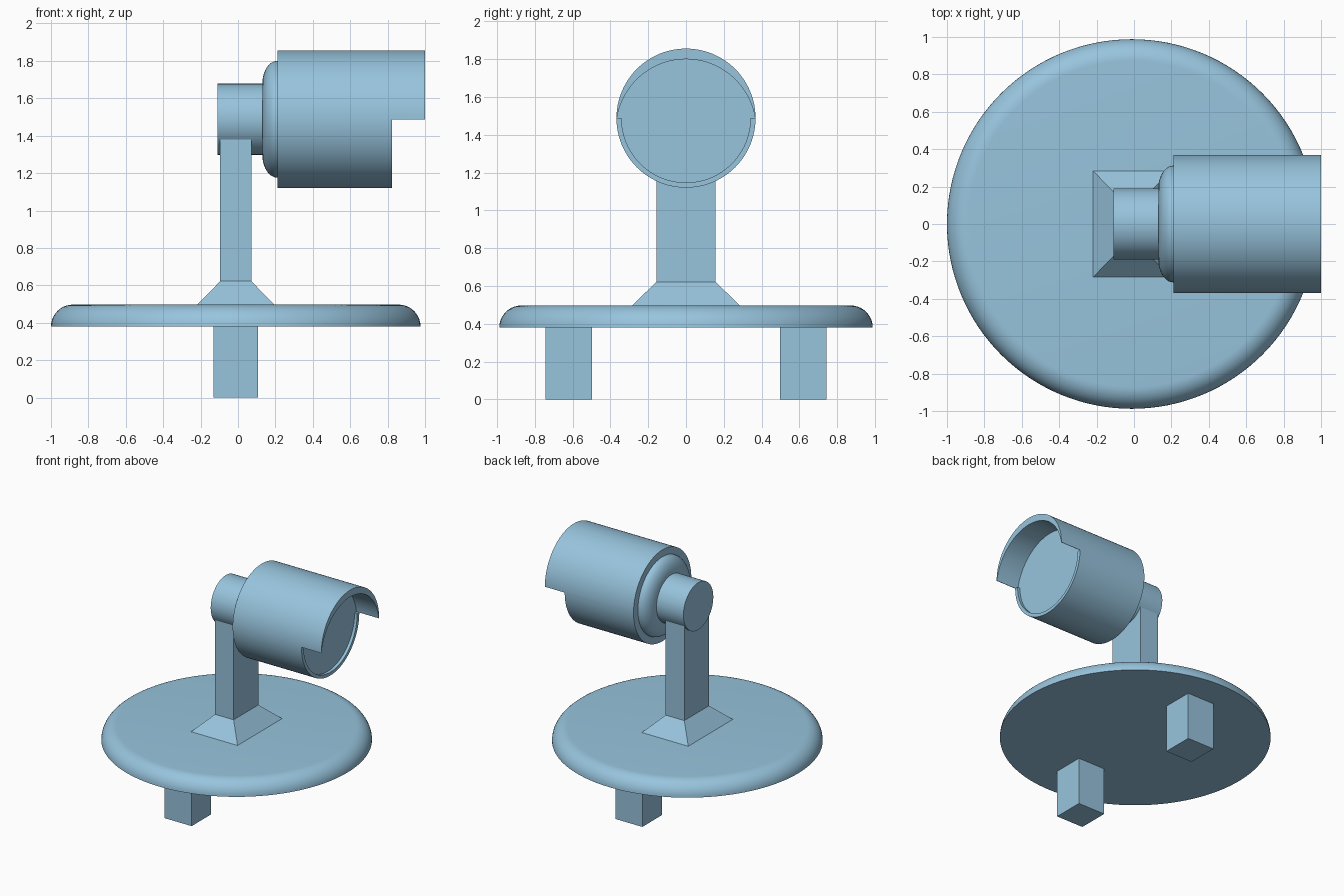
import bpy, bmesh, math
from mathutils import Matrix, Vector

if "Cube" in bpy.data.objects:
    bpy.data.objects.remove(bpy.data.objects["Cube"])

mat = bpy.data.materials.new("pale_blue")
mat.use_nodes = True
colour = (0.31, 0.55, 0.72, 1)
mat.diffuse_color = colour
mat.node_tree.nodes["Principled BSDF"].inputs["Base Color"].default_value = colour

CX = -0.012      # axis of the stand
LAMP_Z = 1.488   # axis of the lamp


def finish(name, bm, smooth=False):
    bmesh.ops.remove_doubles(bm, verts=bm.verts, dist=1e-5)
    bmesh.ops.recalc_face_normals(bm, faces=bm.faces)
    mesh = bpy.data.meshes.new(name)
    bm.to_mesh(mesh)
    bm.free()
    mesh.materials.append(mat)
    ob = bpy.data.objects.new(name, mesh)
    bpy.context.collection.objects.link(ob)
    if smooth:
        shade(ob)
    return ob


def activate(ob):
    bpy.ops.object.select_all(action='DESELECT')
    ob.select_set(True)
    bpy.context.view_layer.objects.active = ob


def shade(ob):
    activate(ob)
    bpy.ops.object.shade_smooth_by_angle(angle=math.radians(30))


def frustum(name, centre, z0, z1, bottom, top=None):
    """Box or tapered block from half sizes at the bottom and top."""
    bm = bmesh.new()
    bmesh.ops.create_cube(bm, size=2)
    for v in bm.verts:
        hx, hy = (top or bottom) if v.co.z > 0 else bottom
        v.co = (centre[0] + v.co.x * hx, centre[1] + v.co.y * hy,
                z1 if v.co.z > 0 else z0)
    return finish(name, bm)


def lathe(name, profile, matrix, steps=96, smooth=True):
    """Revolve (radius, height) points about z, then place with a matrix."""
    bm = bmesh.new()
    verts = [bm.verts.new((r, 0, h)) for r, h in profile]
    edges = [bm.edges.new(pair) for pair in zip(verts, verts[1:])]
    bmesh.ops.spin(bm, geom=verts + edges, cent=(0, 0, 0), axis=(0, 0, 1),
                   angle=math.tau, steps=steps, use_duplicate=False)
    bm.transform(matrix)
    return finish(name, bm, smooth)


def arc(r0, h0, rx, hx, a0, a1, n=10):
    angles = [math.radians(a0 + (a1 - a0) * i / n) for i in range(n + 1)]
    return [(r0 + rx * math.cos(a), h0 + hx * math.sin(a)) for a in angles]


def cut(ob, cutter):
    cutter.hide_render = True
    activate(ob)
    mod = ob.modifiers.new("cut", 'BOOLEAN')
    mod.operation, mod.solver, mod.object = 'DIFFERENCE', 'EXACT', cutter
    bpy.ops.object.modifier_apply(modifier=mod.name)
    bpy.data.objects.remove(cutter)


# Round base with a rolled upper rim
lathe("base_disc", [(0, 0.38), (0.988, 0.38)]
      + arc(0.871, 0.38, 0.117, 0.117, 0, 90)[1:] + [(0, 0.497)],
      Matrix.Translation((CX, 0, 0)), steps=128)

# Two square feet
for name, side in (("front_foot", -1), ("back_foot", 1)):
    frustum(name, (CX, side * 0.62), 0, 0.38, (0.12, 0.124))

# Flared collar and post
frustum("post_collar", (CX, 0), 0.497, 0.622, (0.207, 0.284), (0.083, 0.157))
frustum("post", (CX, 0), 0.622, 1.45, (0.083, 0.157))

# Lamp axis runs along +x
along_x = (Matrix.Translation((0, 0, LAMP_Z))
           @ Matrix.Rotation(math.pi / 2, 4, 'Y'))

# Rear neck, rounded shoulder and barrel, turned in one piece
shoulder = arc(0.19, 0.21, 0.122, 0.08, 270, 360)
barrel = lathe("lamp_barrel",
               [(0, -0.11), (0.19, -0.11)] + shoulder
               + [(0.368, 0.21), (0.368, 1.0), (0, 1.0)],
               along_x, smooth=False)

# Remove the lower front so that a visor remains above
cut(barrel, frustum("visor_cutter", (1.323, 0), 0.9, LAMP_Z, (0.5, 0.6)))

# Hollow the mouth: shallow arch above, thin round rim below
rise, half = 0.312, 0.365
radius = (half ** 2 + rise ** 2) / (2 * rise)
drop = rise - radius
start = math.degrees(math.asin(-drop / radius))
outline = (arc(0, drop, radius, radius, start, 180 - start, 48)
           + arc(0, 0, 0.341, 0.341, 180, 360, 48))
bm = bmesh.new()
face = bm.faces.new([bm.verts.new((0.80, y, LAMP_Z + z)) for y, z in outline])
extruded = bmesh.ops.extrude_face_region(bm, geom=[face])["geom"]
bmesh.ops.translate(bm, vec=Vector((0.4, 0, 0)),
                    verts=[g for g in extruded if isinstance(g, bmesh.types.BMVert)])
cut(barrel, finish("mouth_cutter", bm))
shade(barrel)
